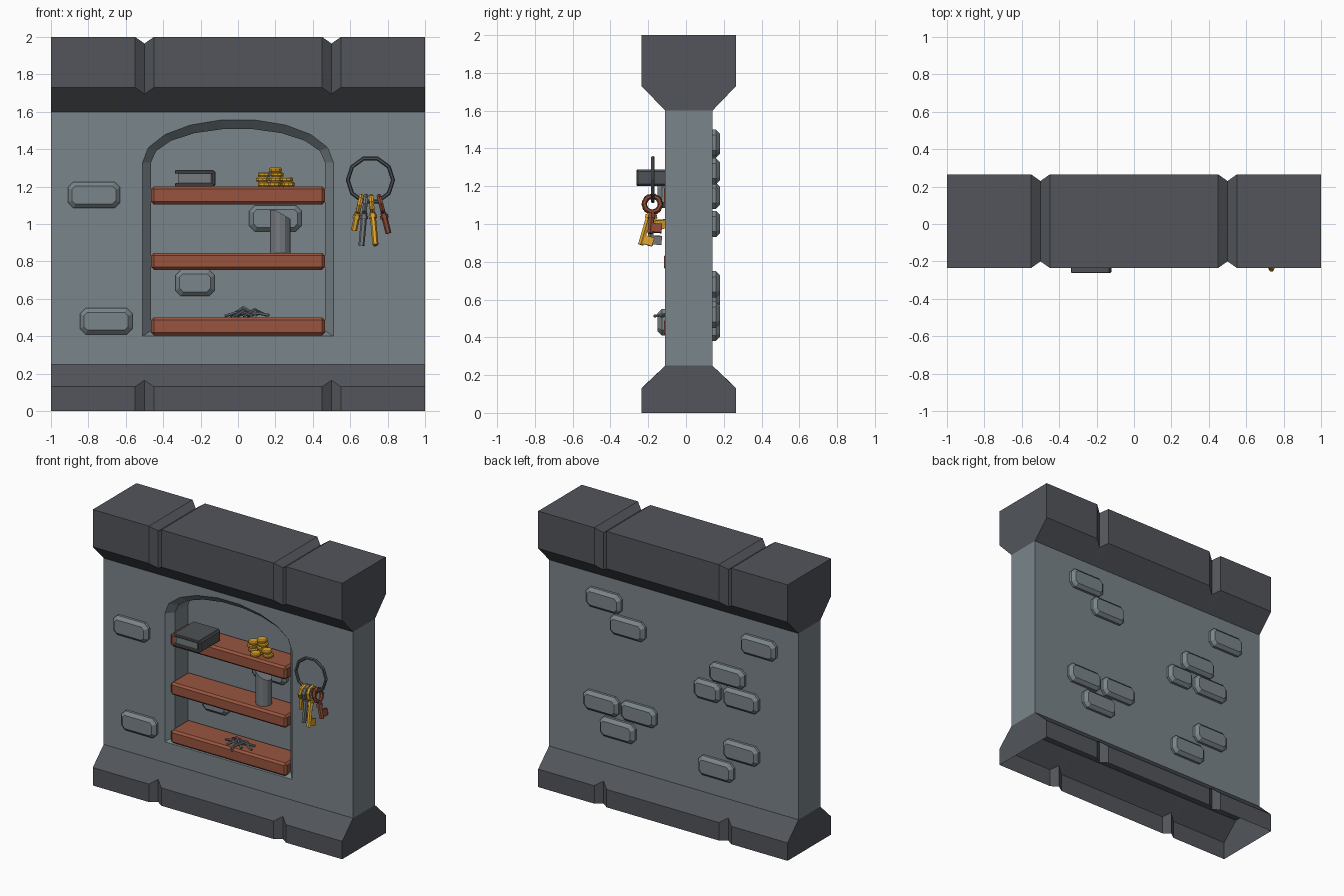
import bpy, bmesh, math
from mathutils import Vector, Matrix

if "Cube" in bpy.data.objects:
    bpy.data.objects.remove(bpy.data.objects["Cube"])

YC = 0.015                      # centre of the wall thickness
FRONT, BACK, NICHE = YC - 0.125, YC + 0.125, 0.09


def material(name, r, g, b):
    lin = [(c / 255 / 12.92) if c < 10 else ((c / 255 + 0.055) / 1.055) ** 2.4 for c in (r, g, b)]
    m = bpy.data.materials.new(name)
    m.diffuse_color = (*lin, 1)
    m.use_nodes = True
    m.node_tree.nodes["Principled BSDF"].inputs["Base Color"].default_value = m.diffuse_color
    return m


WALL = material("wall grey", 122, 133, 138)
TRIM = material("dark stone", 82, 85, 91)
WOOD = material("brown wood", 152, 84, 62)
GOLD = material("gold", 222, 164, 44)
COPPER = material("copper", 140, 74, 52)
IRON = material("iron grey", 118, 123, 127)
DARK = material("dark leather", 78, 82, 86)


def finish(name, bm, mat, normals=True):
    if normals:
        bmesh.ops.recalc_face_normals(bm, faces=bm.faces)
    me = bpy.data.meshes.new(name)
    bm.to_mesh(me)
    bm.free()
    me.materials.append(mat)
    ob = bpy.data.objects.new(name, me)
    bpy.context.collection.objects.link(ob)
    return ob


def loft(bm, rings, closed=True):
    rows = [[bm.verts.new(p) for p in r] for r in rings]
    n = len(rows[0])
    for a, b in zip(rows, rows[1:]):
        for i in range(n if closed else n - 1):
            j = (i + 1) % n
            bm.faces.new((a[i], a[j], b[j], b[i]))
    return rows


def add_box(bm, x0, x1, y0, y1, z0, z1, bevel=0):
    m = Matrix.Translation(((x0 + x1) / 2, (y0 + y1) / 2, (z0 + z1) / 2)) @ Matrix.Diagonal((x1 - x0, y1 - y0, z1 - z0, 1))
    vs = bmesh.ops.create_cube(bm, size=1, matrix=m)["verts"]
    if bevel:
        es = list({e for v in vs for e in v.link_edges})
        bmesh.ops.bevel(bm, geom=es, offset=bevel, segments=1, affect='EDGES')


def add_rod(bm, a, b, r, sides=6, r2=None):
    a, b = Vector(a), Vector(b)
    q = Vector((0, 0, 1)).rotation_difference(b - a).to_matrix().to_4x4()
    bmesh.ops.create_cone(bm, cap_ends=True, segments=sides, radius1=r, radius2=r if r2 is None else r2,
                          depth=(b - a).length, matrix=Matrix.Translation((a + b) / 2) @ q)


def add_ring(bm, matrix, R, r, n, sides=6):
    """Torus lying in the local XZ plane."""
    rings = []
    for i in range(n + 1):
        t = 2 * math.pi * i / n
        rings.append([matrix @ Vector(((R + r * math.cos(u)) * math.cos(t), r * math.sin(u),
                                       (R + r * math.cos(u)) * math.sin(t)))
                      for u in (2 * math.pi * k / sides for k in range(sides))])
    loft(bm, rings)
    bmesh.ops.remove_doubles(bm, verts=bm.verts, dist=1e-5)


# Base and cap beams: one profile lofted along x, pinched at the V grooves
STATIONS = [(-1, 0), (-.55, 0), (-.5, .035), (-.45, 0), (.45, 0), (.5, .035), (.55, 0), (1, 0)]


def beam(name, section):
    bm = bmesh.new()
    rows = loft(bm, [[(x, YC + s * y, z) for s, y, z in section(d)] for x, d in STATIONS], closed=False)
    for row in (rows[0], rows[-1]):
        bm.faces.new(row)
    return finish(name, bm, TRIM)


def mirrored(half):
    return [(-1, y, z) for y, z in half] + [(1, y, z) for y, z in reversed(half)]


beam("base_beam", lambda d: mirrored([(.25 - d, 0), (.25 - d, .13 + d), (.125, .25)]))
beam("cap_beam", lambda d: mirrored([(.125, 1.6), (.25 - d, 1.73 - d), (.25 - d, 2 - d)]))


# Wall with an arched niche in the front
def arch(rx, rz, z0, y):
    pts = [(rx, y, z0)]
    for k in range(10):
        t = math.pi * k / 9
        pts.append((rx * math.cos(t), y, 1.33 + rz * math.sin(t)))
    return pts + [(-rx, y, z0)]


bm = bmesh.new()
outer = arch(.51, .23, .40, FRONT)
rows = loft(bm, [outer, arch(.465, .18, .43, FRONT + .05), arch(.465, .18, .43, NICHE)])
bm.faces.new(rows[-1])
top = outer[5][2]
for s, side in ((1, outer[:6]), (-1, outer[:5:-1])):
    ring = [(0, FRONT, .25), (0, FRONT, .40)] + side + \
           [(0, FRONT, top), (0, FRONT, 1.6), (s, FRONT, 1.6), (s, FRONT, .25)]
    bm.faces.new([bm.verts.new(p) for p in ring])
    bm.faces.new([bm.verts.new((s, y, z)) for y, z in ((FRONT, .25), (BACK, .25), (BACK, 1.6), (FRONT, 1.6))])
bm.faces.new([bm.verts.new((x, BACK, z)) for x, z in ((-1, .25), (-1, 1.6), (1, 1.6), (1, .25))])
bmesh.ops.remove_doubles(bm, verts=bm.verts, dist=1e-5)
finish("wall", bm, WALL)


# Raised bricks with cut corners and sloping rims
def brick(name, x, z, y, out, w=.28, h=.14):
    def octagon(inset, yy):
        a, b, c = w / 2 - inset, h / 2 - inset, .03 - inset * .5
        q = [(a, b - c), (a - c, b), (c - a, b), (-a, b - c), (-a, c - b), (c - a, -b), (a - c, -b), (a, c - b)]
        return [(x + u, yy, z + v) for u, v in q]
    bm = bmesh.new()
    rows = loft(bm, [octagon(0, y - out * .01), octagon(0, y + out * .018), octagon(.022, y + out * .04)])
    bm.faces.new(rows[0])
    bm.faces.new(rows[-1])
    finish(name, bm, WALL)


for i, (x, z) in enumerate([(-.77, 1.155), (-.705, .48)]):
    brick(f"front_brick_{i}", x, z, FRONT, -1)
brick("niche_brick_0", .2, 1.03, NICHE, -1)
brick("niche_brick_1", -.23, .685, NICHE, -1, .21)
for i, (x, z, w) in enumerate([(.55, 1.43, .28), (.36, 1.28, .28), (-.69, 1.42, .28), (-.44, 1.15, .28),
                               (-.28, 1.0, .21), (-.55, 1.0, .28), (.57, .68, .28), (.27, .68, .28),
                               (.44, .52, .28), (-.55, .62, .28), (-.35, .45, .28)]):
    brick(f"back_brick_{i}", x, z, BACK, 1, w)

# Shelves
for i, (z0, z1) in enumerate([(.405, .5), (.755, .845), (1.105, 1.2)]):
    bm = bmesh.new()
    add_box(bm, -.464, .464, FRONT - .006, NICHE, z0, z1, .014)
    finish(f"shelf_{i}", bm, WOOD)

# Book: two covers, a spine and a page block
bm = bmesh.new()
add_box(bm, -.338, -.13, -.262, -.025, 1.2, 1.219, .004)
add_box(bm, -.338, -.13, -.262, -.025, 1.269, 1.288, .004)
add_box(bm, -.145, -.12, -.262, -.025, 1.203, 1.285, .008)
finish("book_cover", bm, DARK)
bm = bmesh.new()
add_box(bm, -.322, -.14, -.25, -.037, 1.217, 1.271)
finish("book_pages", bm, IRON)

# Coin stacks
bm = bmesh.new()
for x, y, count in [(.135, -.02, 3), (.205, -.01, 4), (.265, -.04, 2), (.19, -.075, 1)]:
    for k in range(count):
        z = 1.2 + .0255 * k
        ox = .005 * (-1) ** k
        for za, zb, ra, rb in ((0, .007, .03, .036), (.007, .018, .036, .036), (.018, .025, .036, .03)):
            add_rod(bm, (x + ox, y, z + za), (x + ox, y, z + zb), ra, 10, rb)
finish("coins", bm, GOLD, False)

# Grey candle with a slanted top
bm = bmesh.new()
add_rod(bm, (.225, -.025, .845), (.225, -.025, 1.075), .055, 12)
for v in bm.verts:
    if v.co.z > 1:
        v.co.z -= max(0, v.co.x - .20) * .6
finish("candle", bm, IRON)

# Small picks scattered on the lowest shelf
bm = bmesh.new()
for x0, y0, x1, y1, lift in [(-.07, -.04, .06, -.07, .02), (-.02, -.1, .08, .0, .03), (.0, .02, .07, -.17, .02),
                             (.05, -.03, .165, -.08, .015), (.03, -.13, .15, -.02, .035), (-.04, .0, .1, -.1, .045)]:
    mid = ((x0 + x1) / 2, (y0 + y1) / 2, .508 + lift)
    add_rod(bm, (x0, y0, .508), mid, .008)
    add_rod(bm, mid, (x1, y1, .512), .008)
finish("lock_picks", bm, IRON)

# Key ring
bm = bmesh.new()
add_ring(bm, Matrix.Translation((.708, -.175, 1.235)), .121, .011, 10)
finish("key_ring", bm, DARK)


# Keys: bow ring, shaft, collar and bit, hanging from the ring
def key(name, x, end, bit, mat):
    top = Vector((x, -.178, 1.105))
    axis = Vector(end) - top
    m = Matrix.Translation(top) @ Vector((0, 0, -1)).rotation_difference(axis).to_matrix().to_4x4()
    n = axis.length
    bm = bmesh.new()
    add_ring(bm, Matrix.Rotation(math.pi / 2, 4, 'Z'), .044, .014, 8)
    add_rod(bm, (0, 0, -.045), (0, 0, -n), .016)
    add_rod(bm, (0, 0, -.06), (0, 0, -.078), .022)
    y0, y1 = sorted((0, bit * .06))
    add_box(bm, -.011, .011, y0, y1, -n + .008, -n + .055)
    bmesh.ops.transform(bm, matrix=m, verts=bm.verts)
    finish(name, bm, mat)


key("gold_key_left", .65, (.62, -.165, .965), 1, GOLD)
key("iron_key", .68, (.66, -.19, .885), 1, IRON)
key("gold_key_right", .715, (.735, -.24, .89), 1, GOLD)
key("copper_key", .765, (.805, -.19, .95), 1, COPPER)
